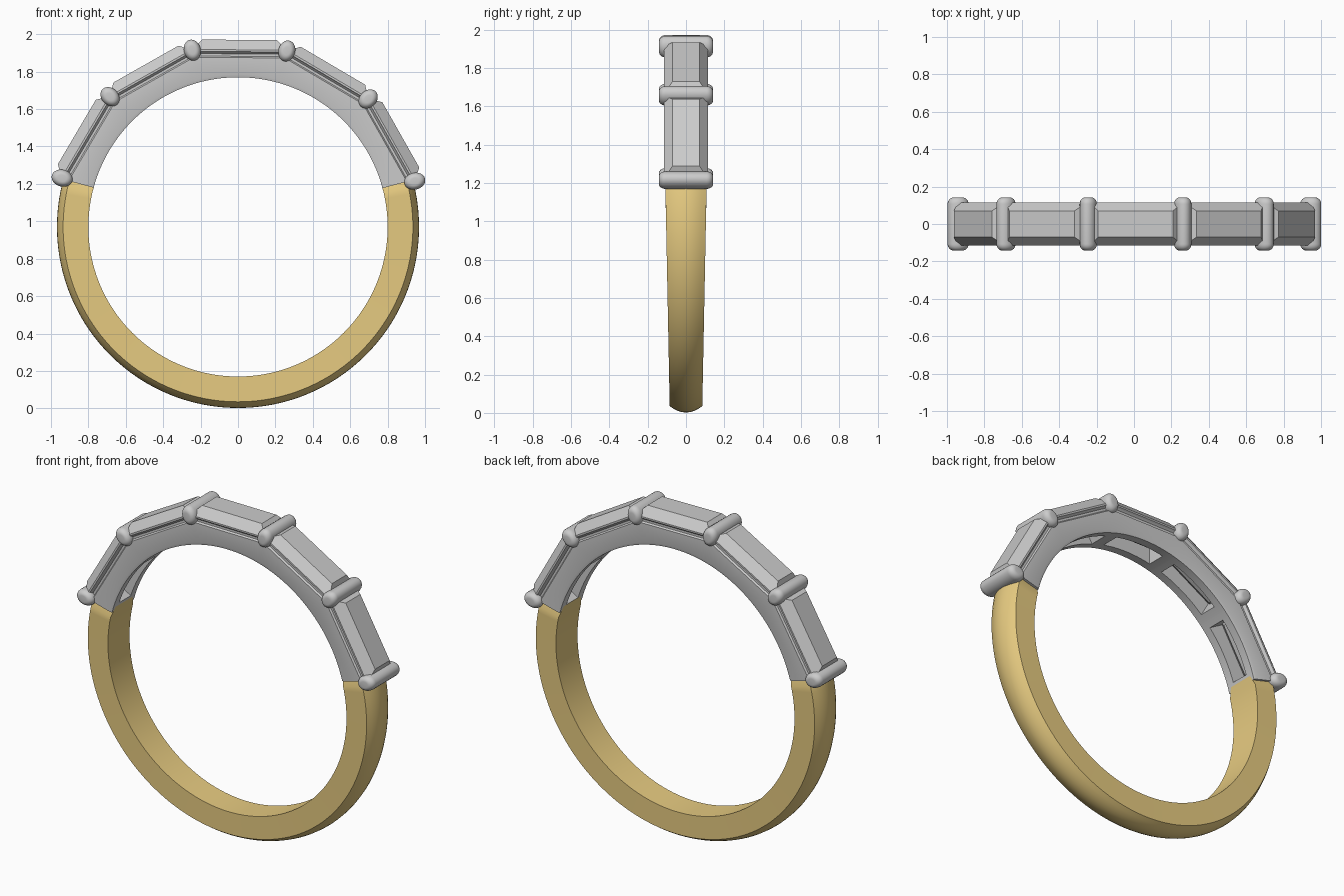
import bpy, bmesh
from math import sin, cos, radians, pi

if "Cube" in bpy.data.objects:
    bpy.data.objects.remove(bpy.data.objects["Cube"])

CZ = 0.97                                  # height of the ring centre
STONES = [29.5 + 30 * k for k in range(5)]  # stone centre angles
BARS = [14.5 + 30 * k for k in range(6)]    # divider bar angles


def local(ang, t, r, y):
    """Point at radius r, tangent offset t, in the frame at the given angle."""
    a = radians(ang)
    return (r * cos(a) - t * sin(a), y, CZ + r * sin(a) + t * cos(a))


def loft(name, rings, smooth=None, mat=None):
    """Skin a list of equal-sized closed rings and cap both ends."""
    bm = bmesh.new()
    vs = [[bm.verts.new(p) for p in ring] for ring in rings]
    n = len(rings[0])
    for a, b in zip(vs, vs[1:]):
        for i in range(n):
            j = (i + 1) % n
            bm.faces.new((a[i], a[j], b[j], b[i]))
    bm.faces.new(vs[0])
    bm.faces.new(vs[-1])
    bmesh.ops.recalc_face_normals(bm, faces=bm.faces)
    me = bpy.data.meshes.new(name)
    bm.to_mesh(me)
    bm.free()
    ob = bpy.data.objects.new(name, me)
    bpy.context.collection.objects.link(ob)
    if mat:
        me.materials.append(mat)
    if smooth:
        shade(ob, smooth)
    return ob


def shade(ob, deg):
    bpy.ops.object.select_all(action='DESELECT')
    ob.select_set(True)
    bpy.context.view_layer.objects.active = ob
    bpy.ops.object.shade_smooth_by_angle(angle=radians(deg))


gold = bpy.data.materials.new("gold")
gold.diffuse_color = (0.80, 0.60, 0.22, 1)
gold.use_nodes = True
gold.node_tree.nodes["Principled BSDF"].inputs["Base Color"].default_value = gold.diffuse_color

# Gold shank: crowned section, narrowing to the bottom, chamfered at both tips
rings = []
start, end, N = 164.0, 376.0, 96
angles = [start - 1.5] + [start + 3 + (end - start - 6) * i / N for i in range(N + 1)] + [end + 1.5]
for k, a in enumerate(angles):
    w = 0.085 + 0.023 * (sin(radians(a)) + 1) / 1.25
    if k in (0, len(angles) - 1):
        w = 0.08
    prof = [(0.80, -w), (0.935, -w)]
    prof += [(0.935 + 0.033 * (1 - u * u), w * u) for u in (-.75, -.5, -.25, 0, .25, .5, .75)]
    prof += [(0.935, w), (0.80, w)]
    rings.append([local(a, 0, r, y) for r, y in prof])
loft("gold_shank", rings, 25, gold)

# Silver setting: round inside, five flat facets outside
rings = []
lo, hi = 15.0, 164.8
stations = sorted([lo + (hi - lo) * i / 60 for i in range(61)] + BARS[1:5])
for a in stations:
    c = min(STONES, key=lambda s: abs(s - a))
    k = 1 / cos(radians(a - c))
    half = [(0.80, 0.105), (0.815, 0.11), (0.905 * k, 0.11), (0.912 * k, 0.10), (0.925 * k, 0.10)]
    prof = [(r, -w) for r, w in half] + [(r, w) for r, w in reversed(half)]
    rings.append([local(a, 0, r, y) for r, y in prof])
body = loft("setting", rings)


def rect(ang, r, ht, hy):
    return [local(ang, t * ht, r, y * hy) for t, y in ((-1, -1), (1, -1), (1, 1), (-1, 1))]


# Open windows behind every stone
for c in STONES:
    cut = loft("window_cutter", [rect(c, 0.70, 0.165, 0.055), rect(c, 1.05, 0.165, 0.055)])
    cut.hide_render = True
    m = body.modifiers.new("window", 'BOOLEAN')
    m.operation = 'DIFFERENCE'
    m.solver = 'EXACT'
    m.object = cut
    bpy.context.view_layer.objects.active = body
    bpy.ops.object.modifier_apply(modifier=m.name)
    bpy.data.objects.remove(cut)
shade(body, 20)

# Step-cut baguette stones: keel, girdle, table
for c in STONES:
    loft("baguette_stone", [rect(c, r, t, y) for r, t, y in (
        (0.85, 0.15, 0.015), (0.932, 0.25, 0.108), (0.937, 0.25, 0.116),
        (0.947, 0.25, 0.116), (1.0, 0.20, 0.07))])

# Rounded divider bars with oval section
for a in BARS:
    ends = [(0.142 - 0.035 * (1 - sin(q)), 1 - 0.6 * (1 - cos(q)))
            for q in [pi / 2 * i / 6 for i in range(7)]]
    stack = [(-y, s) for y, s in reversed(ends)] + ends
    loft("divider_bar", [[local(a, 0.045 * s * sin(2 * pi * i / 24),
                                0.976 + 0.057 * s * cos(2 * pi * i / 24), y)
                          for i in range(24)] for y, s in stack], 40)
